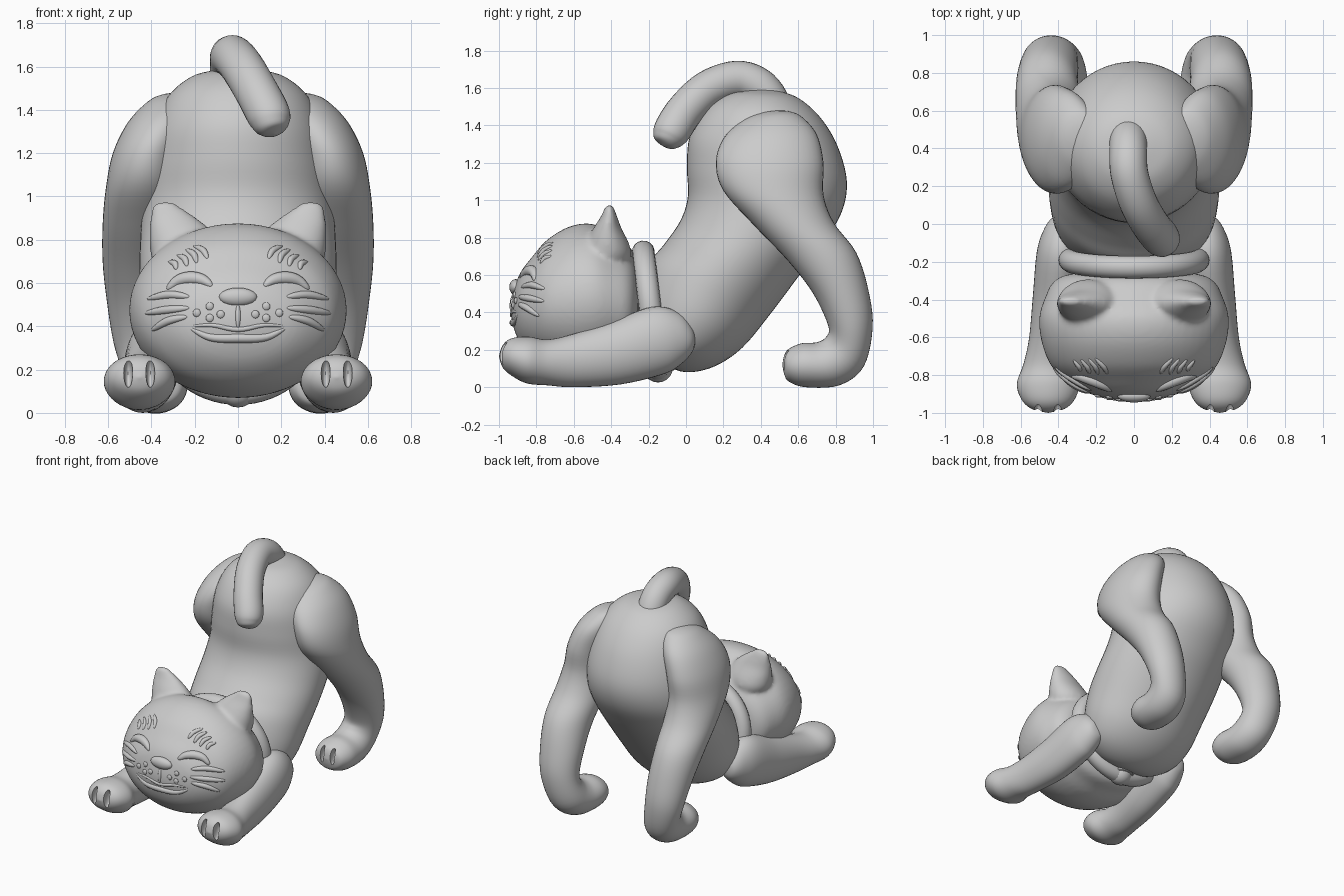
import bpy, bmesh
from math import sin, cos, pi, radians
from mathutils import Vector
from mathutils.bvhtree import BVHTree

if "Cube" in bpy.data.objects:
    bpy.data.objects.remove(bpy.data.objects["Cube"])


def spline(rows, n):
    """Catmull-Rom resampling of rows of numbers."""
    out = []
    for i in range(len(rows) - 1):
        a, b = rows[max(i - 1, 0)], rows[i]
        c, d = rows[i + 1], rows[min(i + 2, len(rows) - 1)]
        for k in range(n):
            t = k / n
            out.append([0.5 * (2 * q + (r - p) * t + (2 * p - 5 * q + 4 * r - s) * t * t
                               + (3 * q - p - 3 * r + s) * t ** 3)
                        for p, q, r, s in zip(a, b, c, d)])
    return out + [list(rows[-1])]


def ring(c, u, v, n):
    return [c + u * cos(2 * pi * k / n) + v * sin(2 * pi * k / n) for k in range(n)]


def skin(name, rings):
    bm = bmesh.new()
    vs = [[bm.verts.new(p) for p in r] for r in rings]
    n = len(vs[0])
    for a, b in zip(vs, vs[1:]):
        for k in range(n):
            bm.faces.new((a[k], a[(k + 1) % n], b[(k + 1) % n], b[k]))
    bm.faces.new(vs[0])
    bm.faces.new(vs[-1])
    bmesh.ops.remove_doubles(bm, verts=bm.verts, dist=1e-4)
    bmesh.ops.recalc_face_normals(bm, faces=bm.faces)
    me = bpy.data.meshes.new(name)
    bm.to_mesh(me)
    bm.free()
    ob = bpy.data.objects.new(name, me)
    bpy.context.collection.objects.link(ob)
    return ob


def loft(name, rows, s=1, n=40):
    """Rows: side-view edge points (y1, z1, y2, z2), centre x, half width."""
    rings = []
    for y1, z1, y2, z2, cx, w in spline(rows, 5):
        c = Vector((s * cx, (y1 + y2) / 2, (z1 + z2) / 2))
        rings.append(ring(c, Vector((w, 0, 0)), Vector((0, y2 - y1, z2 - z1)) / 2, n))
    return skin(name, rings)


def tube(name, rows, ref, n=12):
    """Rows: x, y, z, radius."""
    pts = [Vector(r[:3]) for r in rows]
    rings = []
    for i, r in enumerate(rows):
        t = (pts[min(i + 1, len(pts) - 1)] - pts[max(i - 1, 0)]).normalized()
        u = t.cross(ref).normalized()
        rings.append(ring(pts[i], u * r[3], t.cross(u) * r[3], n))
    return skin(name, rings)


def ball(name, loc, scale, seg=20):
    bpy.ops.mesh.primitive_uv_sphere_add(segments=seg, ring_count=seg // 2, location=loc)
    ob = bpy.context.object
    ob.name = name
    ob.scale = scale
    return ob


def carve(ob, loc, scale):
    cutter = ball("cutter", loc, scale)
    cutter.hide_render = True
    m = ob.modifiers.new("groove", 'BOOLEAN')
    m.operation, m.object, m.solver = 'DIFFERENCE', cutter, 'EXACT'
    bpy.context.view_layer.objects.active = ob
    bpy.ops.object.modifier_apply(modifier=m.name)
    bpy.data.objects.remove(cutter)


SIDES = ((-1, "left"), (1, "right"))

# Body, from rump down to chest
loft("body", [
    (.42, 1.593, .42, 1.593, 0, 0), (.32, 1.585, .51, 1.58, 0, .11),
    (.21, 1.56, .61, 1.54, 0, .22), (.10, 1.48, .72, 1.44, 0, .325),
    (.02, 1.34, .81, 1.29, 0, .39), (.005, 1.18, .86, 1.10, 0, .425),
    (.01, 1.02, .83, .93, 0, .44), (-.03, .89, .72, .75, 0, .45),
    (-.12, .76, .60, .59, 0, .455), (-.20, .66, .45, .39, 0, .445),
    (-.25, .50, .30, .21, 0, .42), (-.27, .35, .15, .11, 0, .35),
    (-.22, .20, .00, .08, 0, .2), (-.12, .12, -.12, .12, 0, 0)], n=56)

# Head
head = loft("head", [
    (-.937, .42, -.937, .42, 0, 0), (-.928, .49, -.928, .34, 0, .11),
    (-.89, .605, -.89, .24, 0, .26), (-.82, .70, -.82, .16, 0, .37),
    (-.74, .79, -.74, .11, 0, .445), (-.62, .86, -.62, .073, 0, .49),
    (-.50, .873, -.50, .073, 0, .502), (-.40, .82, -.40, .10, 0, .475),
    (-.30, .75, -.30, .13, 0, .42), (-.26, .64, -.26, .24, 0, .30),
    (-.25, .44, -.25, .44, 0, 0)], n=56)

# Ears, fused softly into the head
parts = [head]
for s, side in SIDES:
    rings = []
    for cx, cy, z, w, d in spline([
            (.25, -.43, .60, .09, .08), (.245, -.42, .70, .15, .125),
            (.245, -.42, .77, .163, .115), (.27, -.42, .85, .138, .075),
            (.305, -.412, .91, .10, .045), (.33, -.41, .95, .066, .028),
            (.335, -.41, .97, .04, .018), (.335, -.41, .98, 0, 0)], 4):
        rings.append(ring(Vector((s * cx, cy, z)), Vector((w, 0, 0)), Vector((0, d, 0)), 28))
    parts.append(skin(side + "_ear", rings))
bpy.ops.object.select_all(action='DESELECT')
for ob in parts:
    ob.select_set(True)
bpy.context.view_layer.objects.active = head
bpy.ops.object.join()
m = head.modifiers.new("fuse", 'REMESH')
m.mode, m.voxel_size = 'VOXEL', .014
bpy.ops.object.modifier_apply(modifier=m.name)
m = head.modifiers.new("soften", 'SMOOTH')
m.factor, m.iterations = .5, 9
bpy.ops.object.modifier_apply(modifier=m.name)

face = BVHTree.FromPolygons([v.co for v in head.data.vertices],
                            [p.vertices for p in head.data.polygons])


def on_face(x, z):
    return face.ray_cast(Vector((x, -2, z)), Vector((0, 1, 0)))[0]


def stroke(name, pts, r, s=1):
    """Tapered raised line that follows the face, half sunk in."""
    line = spline(pts, 10 if len(pts) < 4 else 5)
    rows = []
    for i, (x, z) in enumerate(line):
        t = i / (len(line) - 1)
        p = on_face(s * x, z)
        rows.append((p.x, p.y + .3 * r, p.z, r * max(sin(pi * t), 0) ** .55))
    return tube(name, rows, Vector((0, 1, 0)), 10)


# Nose, mouth
ball("nose", (0, -.91, .535), (.088, .035, .043))
stroke("nose_line", [(0, .50), (0, .45), (0, .39)], .013)
stroke("lower_lip", [(-.225, .395), (-.13, .35), (0, .345), (.13, .35), (.225, .395)], .022)
stroke("upper_lip", [(-.225, .40), (-.12, .405), (0, .385), (.12, .405), (.225, .40)], .012)

for s, side in SIDES:
    # Closed eyes, brow stripes, whiskers, muzzle dots
    stroke(side + "_eye", [(.115, .58), (.16, .612), (.22, .622), (.28, .608), (.33, .565)], .031, s)
    for x1, z1, x2, z2 in ((.14, .71, .205, .772), (.19, .69, .24, .755),
                           (.235, .675, .28, .73), (.285, .66, .32, .70)):
        stroke(side + "_brow_stripe", [(x1, z1), ((x1 + x2) / 2 - .012, (z1 + z2) / 2 + .008), (x2, z2)], .015, s)
    for pts in ([(.22, .535), (.32, .545), (.42, .525)],
                [(.22, .485), (.33, .475), (.43, .46)],
                [(.23, .445), (.32, .425), (.40, .38)]):
        stroke(side + "_whisker", pts, .019, s)
    for x, z in ((.08, .455), (.13, .492), (.13, .438), (.19, .462)):
        ball(side + "_muzzle_dot", on_face(s * x, z), (.019, .01, .019), 12)

    # Hind legs with toe grooves
    leg = loft(side + "_hind_leg", [
        (.47, 1.48, .47, 1.48, .27, 0), (.39, 1.465, .55, 1.475, .28, .07),
        (.30, 1.425, .62, 1.445, .30, .12), (.20, 1.33, .70, 1.35, .355, .155),
        (.16, 1.20, .735, 1.20, .41, .168), (.20, 1.05, .735, 1.03, .435, .175),
        (.36, .87, .79, .88, .45, .175), (.55, .67, .91, .72, .46, .165),
        (.68, .50, .975, .52, .45, .155), (.76, .33, .998, .32, .435, .14),
        (.75, .27, .95, .11, .40, .135), (.70, .24, .82, .01, .385, .14),
        (.62, .235, .64, .00, .38, .145), (.55, .205, .55, .03, .375, .115),
        (.525, .17, .525, .07, .375, .065), (.515, .12, .515, .12, .375, 0)], s)
    for dx in (-.04, .045):
        carve(leg, (s * (.375 + dx), .52, .15), (.017, .05, .065))

    # Front legs with toe grooves
    leg = loft(side + "_front_leg", [
        (.05, .25, .05, .25, .36, 0), (.035, .32, .035, .19, .37, .06),
        (-.04, .40, -.03, .12, .38, .1), (-.18, .43, -.12, .07, .39, .125),
        (-.40, .35, -.35, .015, .41, .125), (-.60, .285, -.60, .0, .44, .115),
        (-.74, .255, -.74, .01, .455, .13), (-.84, .27, -.85, .02, .455, .165),
        (-.93, .262, -.93, .06, .455, .14), (-.98, .225, -.98, .105, .455, .085),
        (-1.0, .165, -1.0, .165, .455, 0)], s)
    for x in (.405, .507):
        carve(leg, (s * x, -.985, .185), (.021, .05, .068))

# Tail
tube("tail", spline([
    (-.03, .48, 1.40, .1), (-.03, .455, 1.52, .1), (-.03, .385, 1.61, .1),
    (-.025, .27, 1.645, .1), (.02, .12, 1.595, .1), (.085, .0, 1.485, .1),
    (.14, -.07, 1.38, .1), (.157, -.097, 1.33, .085), (.166, -.11, 1.30, .055),
    (.17, -.117, 1.287, 0)], 5), Vector((1, 0, 0)), 28)

# Collar and bell
bpy.ops.mesh.primitive_torus_add(major_radius=.34, minor_radius=.06, major_segments=64,
                                 minor_segments=16, location=(0, -.19, .41),
                                 rotation=(radians(97), 0, 0))
bpy.context.object.name = "collar"
bpy.context.object.scale = (1, .94, 1)
ball("bell", (0, -.15, .105), (.085, .08, .08))
bpy.ops.mesh.primitive_torus_add(major_radius=.08, minor_radius=.012, major_segments=32,
                                 minor_segments=8, location=(0, -.15, .1))
bpy.context.object.name = "bell_band"

# Smooth shading
bpy.ops.object.select_all(action='SELECT')
bpy.context.view_layer.objects.active = head
bpy.ops.object.shade_smooth_by_angle(angle=radians(40))
